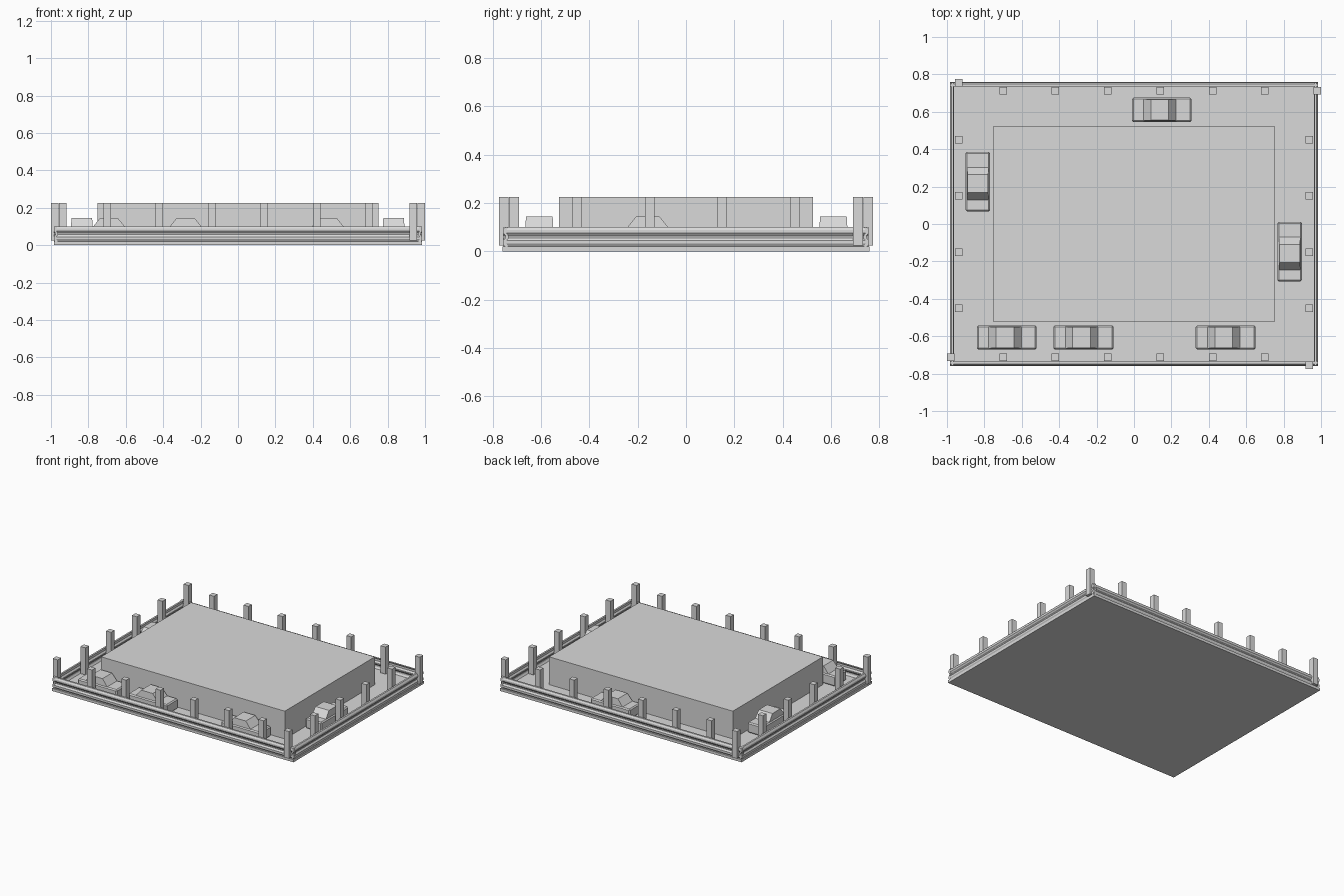
import bpy, bmesh
from mathutils import Matrix, Vector
from math import pi

old = bpy.data.objects.get("Cube")
if old:
    bpy.data.objects.remove(old, do_unlink=True)

grey = bpy.data.materials.new("light_grey")
grey.use_nodes = True
grey.diffuse_color = (0.7, 0.7, 0.7, 1)
grey.node_tree.nodes["Principled BSDF"].inputs["Base Color"].default_value = (0.7, 0.7, 0.7, 1)

FLOOR = 0.02
TOP = 0.225


def finish(name, bm):
    bmesh.ops.recalc_face_normals(bm, faces=bm.faces)
    mesh = bpy.data.meshes.new(name)
    bm.to_mesh(mesh)
    bm.free()
    mesh.materials.append(grey)
    obj = bpy.data.objects.new(name, mesh)
    bpy.context.collection.objects.link(obj)
    return obj


def box(name, x, y, z0, z1, sx, sy):
    bm = bmesh.new()
    bmesh.ops.create_cube(bm, size=1, matrix=Matrix.Translation((x, y, (z0 + z1) / 2))
                          @ Matrix.Diagonal((sx, sy, z1 - z0, 1)))
    return finish(name, bm)


def prism(name, profile, length, place):
    """Extrude a (y, z) profile along x, centred, then place it."""
    bm = bmesh.new()
    face = bm.faces.new([bm.verts.new((-length / 2, y, z)) for y, z in profile])
    ext = bmesh.ops.extrude_face_region(bm, geom=[face])
    moved = [v for v in ext["geom"] if isinstance(v, bmesh.types.BMVert)]
    bmesh.ops.translate(bm, verts=moved, vec=Vector((length, 0, 0)))
    bmesh.ops.transform(bm, matrix=place, verts=bm.verts)
    return finish(name, bm)


# Ground slab and the flat-roofed block
box("ground_slab", 0, 0, 0, FLOOR, 1.97, 1.52)
box("main_block", 0, 0, FLOOR, TOP, 1.5, 1.05)

# Corrugated guard rails around the edge
wave = [(0.008, 0.02), (0, 0.032), (0, 0.044), (0.009, 0.056),
        (0.009, 0.064), (0, 0.076), (0, 0.088), (0.008, 0.1)]
rail = wave + [(y + 0.013, z) for y, z in reversed(wave)]
for name, turn, length, out in (("front", 0, 1.97, 0.756), ("left", pi / 2, 1.512, 0.985),
                                ("back", pi, 1.97, 0.756), ("right", -pi / 2, 1.512, 0.985)):
    prism(name + "_rail", rail, length,
          Matrix.Rotation(turn, 4, "Z") @ Matrix.Translation((0, -out, 0)))

# Rail posts: rows along each side plus end posts
posts = [(0.28 * (i - 2.5), s * 0.712) for i in range(6) for s in (-1, 1)]
posts += [(s * 0.937, 0.3 * (i - 1.5)) for i in range(4) for s in (-1, 1)]
posts += [(s * 0.98, s * 0.712) for s in (-1, 1)]
posts += [(s * 0.938, s * -0.754) for s in (-1, 1)]
for x, y in posts:
    box("rail_post", x, y, 0.025, TOP, 0.04, 0.04)


# Parked cars: softened lower body with a tapered cabin
def car(x, y, turn):
    place = Matrix.Translation((x, y, 0)) @ Matrix.Rotation(turn, 4, "Z")
    body = box("car_body", 0, 0, FLOOR, 0.096, 0.32, 0.13)
    body.matrix_world = place
    bevel = body.modifiers.new("soft_edges", "BEVEL")
    bevel.width = 0.008
    bevel.segments = 1
    bm = bmesh.new()
    bmesh.ops.create_cube(bm, size=1, matrix=Matrix.Translation((-0.01, 0, 0.12))
                          @ Matrix.Diagonal((0.176, 0.116, 0.05, 1)))
    for v in bm.verts:
        if v.co.z > 0.12:
            v.co.x = -0.01 + (v.co.x + 0.01) * 0.54
            v.co.y *= 0.95
    finish("car_cabin", bm).matrix_world = place


for x in (-0.68, -0.27, 0.49):
    car(x, -0.607, 0)
car(0.148, 0.61, 0)
car(-0.835, 0.226, pi / 2)
car(0.832, -0.148, pi / 2)
